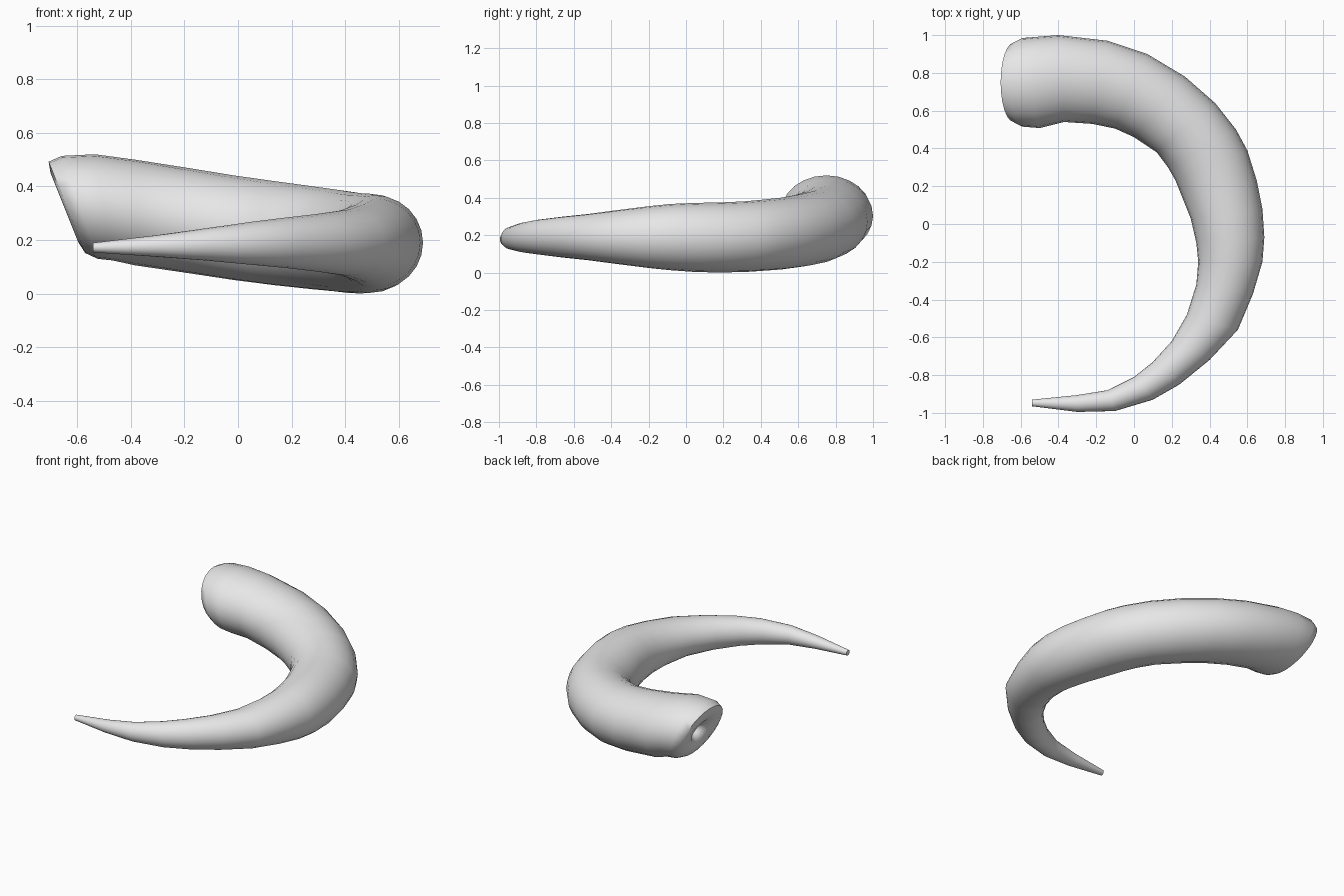
import bpy, bmesh
from math import cos, sin, tau, radians
from mathutils import Vector

default = bpy.data.objects.get("Cube")
if default:
    bpy.data.objects.remove(default)

SIDES = 24

# Rounded, slanted root with a small hollow:
# centre x, section scale, lean of the section with height
ROOT = [
    (-.53, .12, .4), (-.60, .22, .4), (-.635, .38, .4),
    (-.648, .65, .4), (-.638, .86, .4), (-.59, .97, .35), (-.5, 1, .17),
]
ROOT_CENTRE = Vector((0, .75, .322))
ROOT_HALF_WIDTH, ROOT_HALF_HEIGHT = .242, .198

# Body sections: outer edge x y, inner edge x y, centre height, half height
BODY = [
    (-.40, 1.0, -.37, .54, .303, .197),
    (-.14, .97, -.22, .53, .272, .196),
    (.07, .90, -.10, .505, .246, .195),
    (.27, .78, .0, .46, .226, .194),
    (.43, .64, .12, .38, .209, .192),
    (.54, .50, .18, .30, .199, .19),
    (.60, .39, .22, .23, .192, .189),
    (.65, .23, .26, .13, .188, .187),
    (.68, .08, .30, .03, .188, .185),
    (.69, -.07, .33, -.1, .19, .177),
    (.68, -.20, .34, -.2, .19, .165),
    (.63, -.37, .33, -.32, .19, .147),
    (.55, -.56, .28, -.48, .19, .124),
    (.40, -.72, .20, -.62, .19, .108),
    (.24, -.85, .10, -.73, .19, .093),
    (.10, -.93, .0, -.81, .188, .08),
    (-.1, -.99, -.14, -.88, .184, .06),
    (-.3, -.995, -.31, -.907, .178, .04),
    (-.54, -.965, -.54, -.93, .172, .018),
]


def add_ring(bm, centre, across, upright):
    """One elliptical section spanned by two half axes."""
    angles = [tau * i / SIDES for i in range(SIDES)]
    return [bm.verts.new(centre + across * cos(a) + upright * sin(a))
            for a in angles]


def bridge(bm, first, second):
    for i in range(SIDES):
        j = (i + 1) % SIDES
        bm.faces.new((first[i], first[j], second[j], second[i]))


def make_material(name, value):
    mat = bpy.data.materials.new(name)
    mat.use_nodes = True
    colour = (value, value, value, 1)
    mat.diffuse_color = colour
    mat.node_tree.nodes["Principled BSDF"].inputs["Base Color"].default_value = colour
    return mat


bm = bmesh.new()
rings = []

# Root sections
for x, scale, lean in ROOT:
    height = ROOT_HALF_HEIGHT * scale
    rings.append(add_ring(
        bm,
        Vector((x, ROOT_CENTRE.y, ROOT_CENTRE.z)),
        Vector((0, ROOT_HALF_WIDTH * scale, 0)),
        Vector((-lean * height, 0, height))))

# Curved, tapering body
for ox, oy, ix, iy, z, height in BODY:
    outer, inner = Vector((ox, oy, z)), Vector((ix, iy, z))
    rings.append(add_ring(bm, (outer + inner) / 2, (outer - inner) / 2,
                          Vector((0, 0, height))))

for first, second in zip(rings, rings[1:]):
    bridge(bm, first, second)

# Close the hollow and the blunt tip
bm.faces.new(rings[0])
bm.faces.new(rings[-1])
bmesh.ops.recalc_face_normals(bm, faces=bm.faces)

mesh = bpy.data.meshes.new("horn")
bm.to_mesh(mesh)
bm.free()
horn = bpy.data.objects.new("horn", mesh)
bpy.context.collection.objects.link(horn)
mesh.materials.append(make_material("pale grey", .8))

bpy.ops.object.select_all(action='DESELECT')
horn.select_set(True)
bpy.context.view_layer.objects.active = horn
bpy.ops.object.shade_smooth_by_angle(angle=radians(60))
